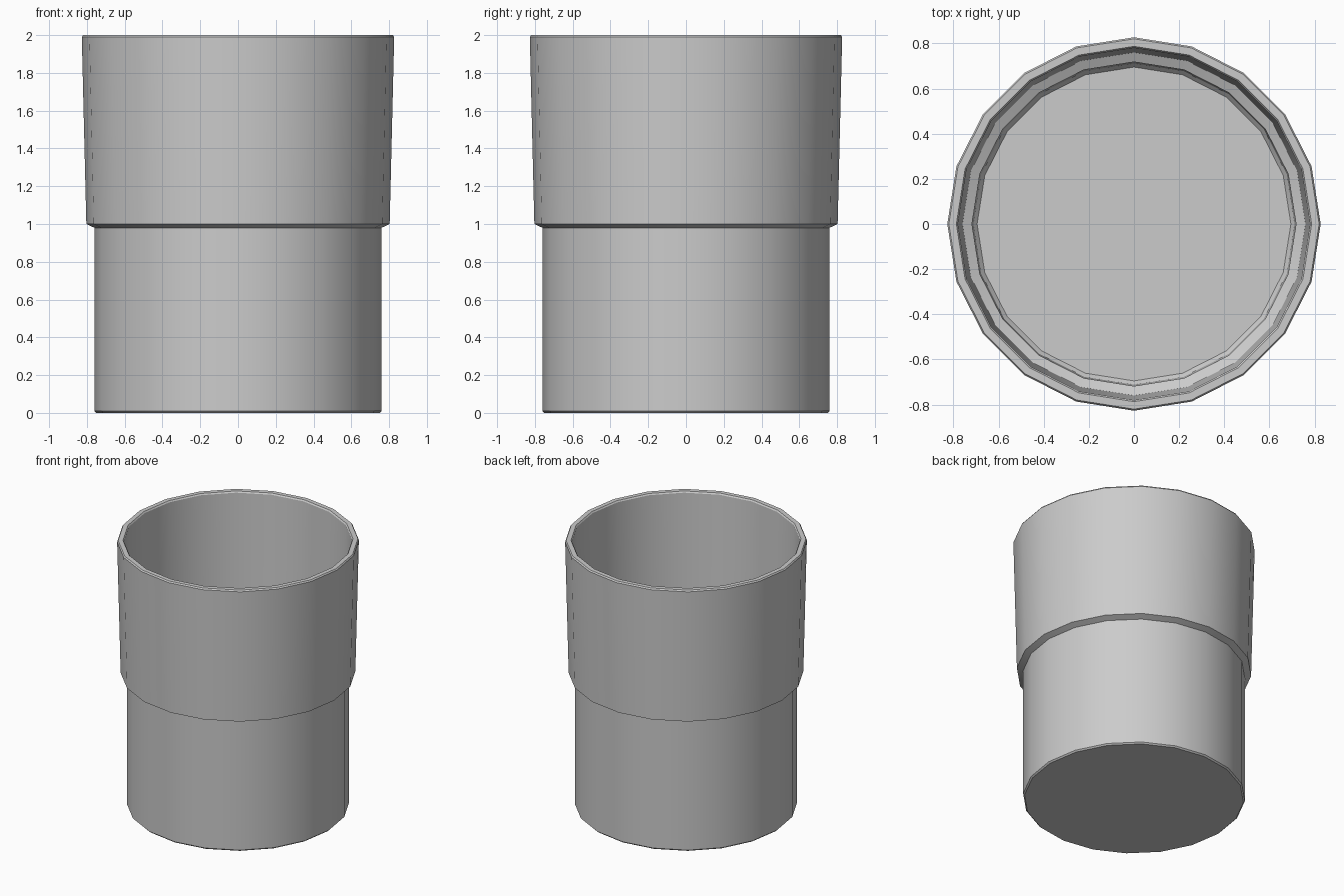
import bpy, bmesh, math

if "Cube" in bpy.data.objects:
    bpy.data.objects.remove(bpy.data.objects["Cube"])

SIDES = 20

def lathe(name, profile):
    """Spin an (r, z) profile around z and cap both ends."""
    bm = bmesh.new()
    rings = [[bm.verts.new((r * math.cos(2 * math.pi * i / SIDES),
                            r * math.sin(2 * math.pi * i / SIDES), z))
              for i in range(SIDES)] for r, z in profile]
    for a, b in zip(rings, rings[1:]):
        for i in range(SIDES):
            j = (i + 1) % SIDES
            bm.faces.new((a[i], a[j], b[j], b[i]))
    bm.faces.new(rings[0][::-1])
    bm.faces.new(rings[-1])
    bmesh.ops.recalc_face_normals(bm, faces=bm.faces)
    mesh = bpy.data.meshes.new(name)
    bm.to_mesh(mesh)
    bm.free()
    obj = bpy.data.objects.new(name, mesh)
    bpy.context.collection.objects.link(obj)
    return obj

# Outer wall upwards, over the rim, inner wall down to the floor
cup = lathe("stepped_cup", [
    (0.75, 0.0), (0.76, 0.01), (0.76, 0.98), (0.803, 1.0),
    (0.827, 1.99), (0.82, 2.0), (0.787, 2.0), (0.78, 1.99),
    (0.76, 1.03), (0.718, 1.01), (0.712, 0.06), (0.695, 0.04),
])

# Smooth around the walls, sharp at rims and steps
bpy.context.view_layer.objects.active = cup
cup.select_set(True)
bpy.ops.object.shade_smooth_by_angle(angle=math.radians(25))
